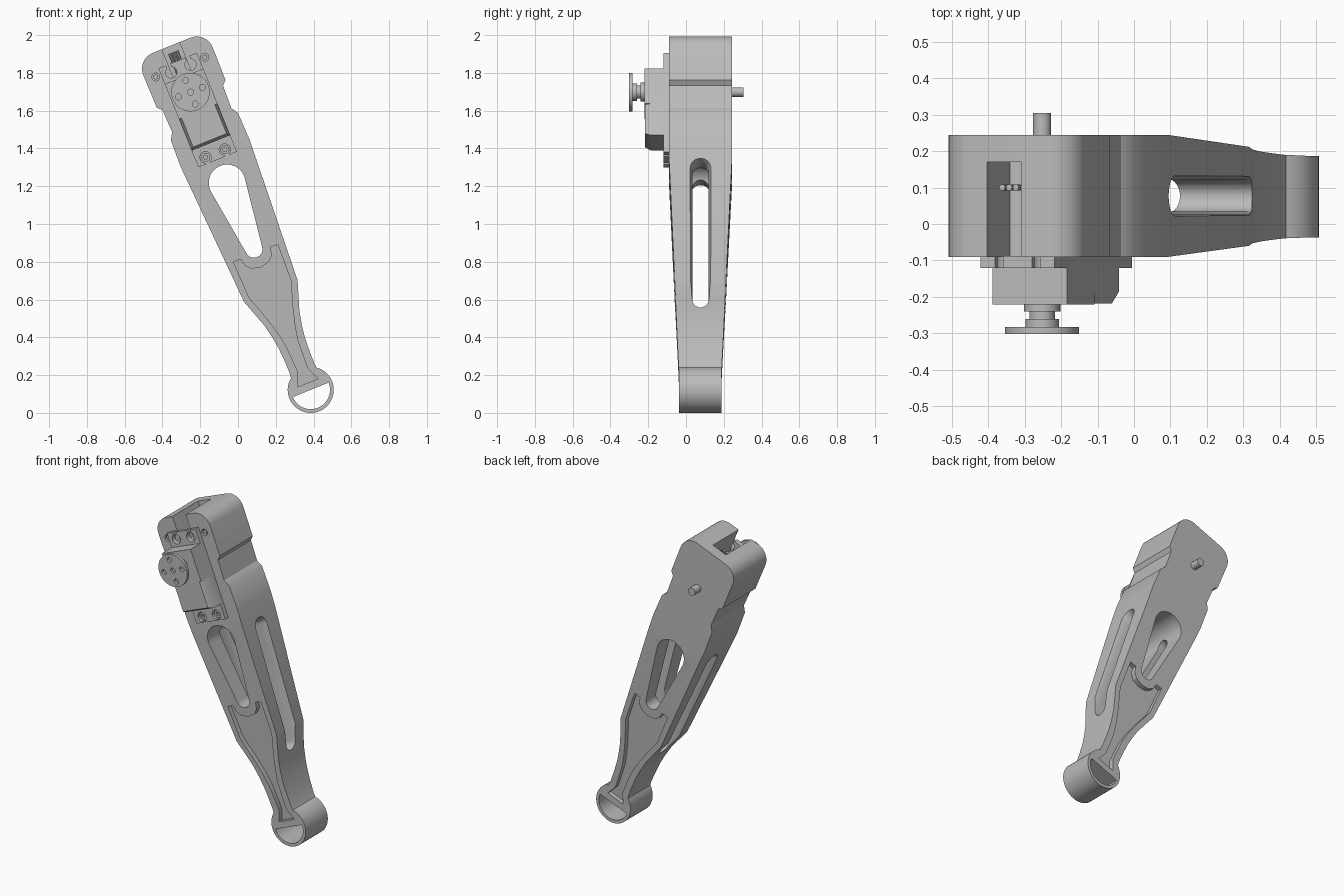
import bpy, bmesh, math
from mathutils import Vector

cube = bpy.data.objects.get("Cube")
if cube:
    bpy.data.objects.remove(cube, do_unlink=True)

grey = bpy.data.materials.new("plain_grey")
grey.use_nodes = True
grey.diffuse_color = (0.5, 0.5, 0.5, 1)
grey.node_tree.nodes["Principled BSDF"].inputs["Base Color"].default_value = (0.5, 0.5, 0.5, 1)

# Everything is drawn upright: x across, z along the leg, foot centre at the origin
TILT = math.radians(-22)
FOOT = Vector((0.385, 0, 0.122))
AXIS = 1.70          # height of the joint axis along the leg


def taper(z):
    return min(max((z - 0.05) / 1.2, 0), 1)


def front(z):
    return -0.037 - 0.053 * taper(z)


def back(z):
    return 0.187 + 0.057 * taper(z)


def finish(name, bm):
    bmesh.ops.recalc_face_normals(bm, faces=bm.faces)
    mesh = bpy.data.meshes.new(name)
    bm.to_mesh(mesh)
    bm.free()
    mesh.materials.append(grey)
    ob = bpy.data.objects.new(name, mesh)
    ob.location = FOOT
    ob.rotation_euler = (0, TILT, 0)
    bpy.context.collection.objects.link(ob)
    return ob


def loft(name, rings):
    """Skin a list of equal-length rings of points and cap both ends."""
    bm = bmesh.new()
    loops = [[bm.verts.new(p) for p in ring] for ring in rings]
    n = len(loops[0])
    for a, b in zip(loops, loops[1:]):
        for i in range(n):
            bm.faces.new((a[i], a[(i + 1) % n], b[(i + 1) % n], b[i]))
    bm.faces.new(loops[0])
    bm.faces.new(loops[-1])
    return finish(name, bm)


def prism(name, pts, y0, y1):
    """Extrude an outline along y; the ends may be functions of height."""
    ends = [y if callable(y) else (lambda z, y=y: y) for y in (y0, y1)]
    return loft(name, [[(x, f(z), z) for x, z in pts] for f in ends])


def arc(cx, cz, r, a0, a1, n):
    steps = [math.radians(a0 + (a1 - a0) * i / n) for i in range(n + 1)]
    return [(cx + r * math.cos(a), cz + r * math.sin(a)) for a in steps]


def circle(x, z, r, n=32):
    return arc(x, z, r, 0, 360, n)[:-1]


def rect(x0, x1, z0, z1):
    return [(x0, z0), (x1, z0), (x1, z1), (x0, z1)]


def mirrored(half):
    return half + [(-x, z) for x, z in reversed(half) if x > 1e-4]


def cut(target, cutters):
    bpy.context.view_layer.update()
    for c in cutters:
        c.hide_render = True
        mod = target.modifiers.new("cut", 'BOOLEAN')
        mod.operation, mod.solver, mod.object = 'DIFFERENCE', 'EXACT', c
        bpy.ops.object.select_all(action='DESELECT')
        bpy.context.view_layer.objects.active = target
        target.select_set(True)
        bpy.ops.object.modifier_apply(modifier=mod.name)
        bpy.data.objects.remove(c, do_unlink=True)


# Leg body: mirrored outline, thinner toward the foot
half = arc(0.108, 1.877, 0.09, 90, 0, 8)
half += [(0.196, 1.69), (0.173, 1.667), (0.169, 1.54), (0.192, 1.502), (0.196, 1.35),
         (0.153, 0.564), (0.121, 0.47), (0.1, 0.407), (0.084, 0.33), (0.075, 0.266),
         (0.071, 0.19), (0.07, 0.12)]
half += arc(0, 0, 0.122, 53, -90, 22)
leg = prism("leg_body", mirrored(half), -0.09, 0.244)
bm = bmesh.new()
bm.from_mesh(leg.data)
for z in (0.05, 1.25):
    bmesh.ops.bisect_plane(bm, geom=bm.verts[:] + bm.edges[:] + bm.faces[:],
                           plane_co=(0, 0, z), plane_no=(0, 0, 1))
for v in bm.verts:
    v.co.y = front(v.co.z) if v.co.y < 0 else back(v.co.z)
bm.to_mesh(leg.data)
bm.free()

# Teardrop window and half-round foot opening
window = prism("window_cutter", arc(0, 1.182, 0.097, -8, 188, 24)
               + arc(0, 0.803, 0.045, 188, 352, 14), -0.5, 0.5)
foot_hole = prism("foot_cutter", arc(0, 0, 0.102, 180, 360, 24), -0.5, 0.5)

# Shallow shaped pockets on both broad faces
pocket = mirrored([(0, 0.70), (0.05, 0.712), (0.077, 0.74), (0.085, 0.78), (0.126, 0.78),
                   (0.12, 0.577), (0.078, 0.45), (0.05, 0.35), (0.034, 0.27),
                   (0.027, 0.11), (0.058, 0.04)])
front_pocket = prism("front_pocket_cutter", pocket, lambda z: front(z) - 0.1,
                     lambda z: front(z) + 0.03)
back_pocket = prism("back_pocket_cutter", pocket, lambda z: back(z) - 0.03,
                    lambda z: back(z) + 0.1)

# Side slot running across the leg, with flared mouths
rings = []
flare = [(0.26, 0.085), (0.2, 0.07), (0.185, 0.058), (0.165, 0.05), (0.13, 0.043)]
for x, r in flare + [(-x, r) for x, r in reversed(flare)]:
    outline = arc(0.077, 1.19, r, 0, 180, 12) + arc(0.077, 0.47, r, 180, 360, 12)
    rings.append([(x * (0.13 + 0.05 * z) / 0.18, y, z) for y, z in outline])
slot = loft("slot_cutter", rings)

# Cable channel open at the top and front, plus screw holes
channel = prism("channel_cutter", rect(-0.055, 0.045, 1.80, 2.1), -0.2, 0.17)
holes = [prism("screw_hole_cutter", circle(s * 0.14, 1.843, 0.021, 16), -0.2, -0.04)
         for s in (-1, 1)]
cut(leg, [window, foot_hole, front_pocket, back_pocket, slot, channel] + holes)

# Screws sunk in the leg
parts = [leg]
for s, side in ((-1, "right"), (1, "left")):
    parts.append(prism("top_screw_" + side, circle(s * 0.14, 1.843, 0.013, 16), -0.085, -0.03))

# Servo mounting flange with open screw notches
flange = prism("servo_flange", rect(-0.11, 0.11, 1.315, 1.88), -0.12, -0.088)
notches = []
for s in (-1, 1):
    notches += [prism("notch", circle(s * 0.055, z, 0.03, 20), -0.2, 0) for z in (1.35, 1.835)]
    notches += [prism("notch", rect(s * 0.055 - 0.012, s * 0.055 + 0.012, a, b), -0.2, 0)
                for a, b in ((1.28, 1.35), (1.835, 1.92))]
cut(flange, notches)
parts.append(flange)
for s, side in ((-1, "right"), (1, "left")):
    screw = prism("lower_screw_" + side, circle(s * 0.055, 1.35, 0.024, 20), -0.108, -0.085)
    cut(screw, [prism("socket", circle(s * 0.055, 1.35, 0.012, 6), -0.2, -0.095)])
    parts.append(screw)

# Servo case: square upper block and lower block with sloped edges
parts.append(prism("servo_upper_case", rect(-0.11, 0.11, 1.59, 1.79), -0.22, -0.1))
lower = [(rect(-0.11, 0.11, 1.41, 1.6), -0.1), (rect(-0.11, 0.11, 1.41, 1.6), -0.185),
         (rect(-0.095, 0.095, 1.425, 1.6), -0.218)]
parts.append(loft("servo_lower_case", [[(x, y, z) for x, z in r] for r, y in lower]))

# Output shaft and round horn with five holes
for name, r, y0, y1 in (("shaft_collar", 0.05, -0.24, -0.21), ("shaft_spline", 0.035, -0.262, -0.235),
                        ("horn_hub", 0.046, -0.283, -0.26)):
    parts.append(prism(name, circle(0, AXIS, r), y0, y1))
horn = prism("horn_disc", circle(0, AXIS, 0.102, 40), -0.302, -0.282)
cut(horn, [prism("horn_hole", circle(x, AXIS + z, 0.016, 16), -0.4, -0.285)
           for x, z in [(0, 0)] + circle(0, 0, 0.068, 4)])
parts.append(horn)

# Rear pivot pin and cable leads in the channel
parts.append(prism("pivot_pin", circle(0, AXIS, 0.025, 24), 0.22, 0.304))
for i in range(3):
    parts.append(prism("cable_lead_%d" % (i + 1), circle(-0.025 + 0.02 * i, 0.1, 0.009, 10), 1.79, 1.93))
    for v in parts[-1].data.vertices:
        v.co.y, v.co.z = v.co.z, v.co.y
    parts[-1].data.flip_normals()

# Smooth the curved walls, keep edges crisp
bpy.ops.object.select_all(action='DESELECT')
for ob in parts:
    ob.select_set(True)
bpy.context.view_layer.objects.active = leg
bpy.ops.object.shade_smooth_by_angle(angle=math.radians(30))
